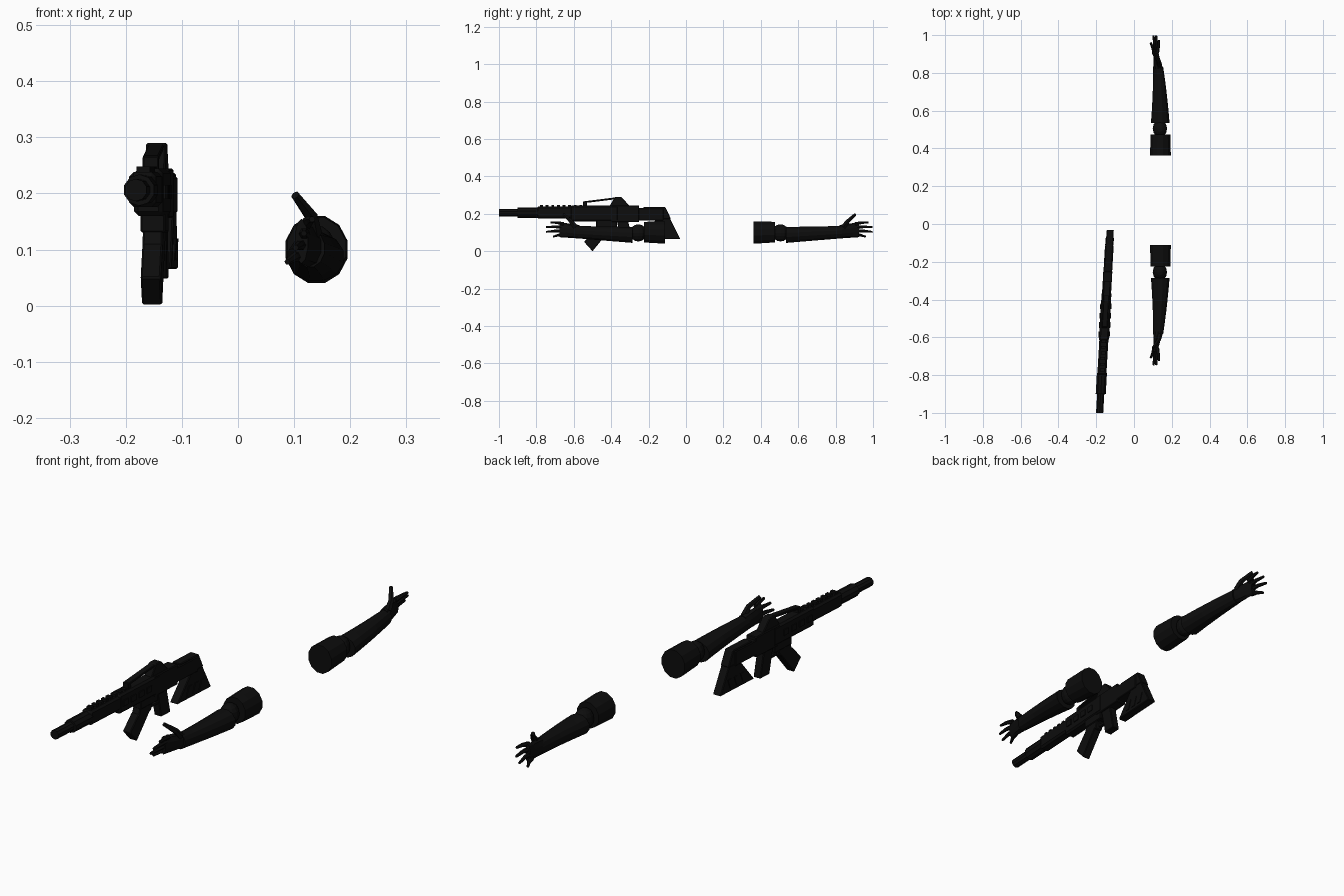
import bpy, bmesh, math
from mathutils import Vector, Matrix

default_cube = bpy.data.objects.get("Cube")
if default_cube:
    bpy.data.objects.remove(default_cube, do_unlink=True)

black = bpy.data.materials.new("matte_black")
black.use_nodes = True
black.diffuse_color = (0.004, 0.004, 0.004, 1)
shader = black.node_tree.nodes["Principled BSDF"]
shader.inputs["Base Color"].default_value = black.diffuse_color


def finish(name, bm, bevel=0):
    bmesh.ops.recalc_face_normals(bm, faces=bm.faces)
    mesh = bpy.data.meshes.new(name)
    bm.to_mesh(mesh)
    bm.free()
    mesh.materials.append(black)
    part = bpy.data.objects.new(name, mesh)
    bpy.context.collection.objects.link(part)
    if bevel:
        modifier = part.modifiers.new("bevel", "BEVEL")
        modifier.width = bevel
        modifier.segments = 1


def skin(name, outlines, bevel=0):
    """Join matching outlines into one closed surface."""
    bm = bmesh.new()
    rings = [[bm.verts.new(point) for point in outline] for outline in outlines]
    count = len(rings[0])
    for near, far in zip(rings, rings[1:]):
        for i in range(count):
            j = (i + 1) % count
            bm.faces.new((near[i], near[j], far[j], far[i]))
    bm.faces.new(rings[0])
    bm.faces.new(rings[-1])
    finish(name, bm, bevel)


def ellipse(centre, across, upward, sides):
    angles = [math.tau * (i + 0.5) / sides for i in range(sides)]
    return [centre + across * math.cos(a) + upward * math.sin(a) for a in angles]


def mix(start, end, t):
    return start + (end - start) * t


# Rifle helpers: everything follows a slightly turned centre line
def on_rifle(x, y, z):
    return Vector((x + 0.058 * y - 0.124, y, z))


def plate(name, profile, half, bevel=0.003, shift=0):
    outlines = [[on_rifle(shift + side * half, y, z) for y, z in profile]
                for side in (-1, 1)]
    skin(name, outlines, bevel)


def block(name, start, end, bottom, top, half, slant=0, rise=0, bevel=0.003, shift=0):
    profile = [(start, bottom), (end, bottom + rise),
               (end + slant, top + rise), (start + slant, top)]
    plate(name, profile, half, bevel, shift)


def tube(name, start, end, radius):
    across, upward = Vector((radius, 0, 0)), Vector((0, 0, radius))
    skin(name, [ellipse(on_rifle(0, y, 0.206), across, upward, 10) for y in (start, end)])


# Barrel and receiver
tube("muzzle", -1, -0.89, 0.02)
tube("barrel_sleeve", -0.9, -0.79, 0.028)
block("barrel_shroud", -0.8, -0.6, 0.176, 0.238, half=0.024, bevel=0.008)
block("handguard", -0.62, -0.36, 0.16, 0.244, half=0.026, bevel=0.008)
block("receiver", -0.4, -0.25, 0.156, 0.244, half=0.024)
block("rear_receiver", -0.26, -0.12, 0.165, 0.23, half=0.023)
block("upper_butt", -0.2, -0.08, 0.172, 0.236, half=0.02, slant=-0.03)
for i in range(8):
    start = mix(-0.78, -0.57, i / 7)
    block("rail_tooth", start, start + 0.015, 0.23, 0.248, half=0.012, bevel=0)
for side in (-1, 1):
    for i in range(4):
        start = mix(-0.6, -0.45, i / 3)
        block("side_panel", start, start + 0.03, 0.19, 0.215,
              half=0.004, bevel=0, shift=side * 0.026)

# Raised sight bridge
block("sight_bar", -0.545, -0.36, 0.257, 0.267, half=0.014, rise=0.023, bevel=0.002)
block("sight_front_post", -0.55, -0.53, 0.23, 0.266, half=0.014, bevel=0.002)
plate("sight_rear_block", [(-0.41, 0.24), (-0.3, 0.24), (-0.345, 0.29), (-0.38, 0.29)],
      half=0.018)

# Magazine, grip and stock
block("magazine_well", -0.48, -0.37, 0.13, 0.17, half=0.022)
block("upper_magazine", -0.49, -0.41, 0.1, 0.17, half=0.018, slant=0.025)
plate("lower_magazine", [(-0.49, 0.11), (-0.545, 0.05), (-0.5, 0), (-0.41, 0.11)],
      half=0.018)
block("grip", -0.345, -0.285, 0.048, 0.165, half=0.017, slant=-0.025)
block("trigger_guard", -0.4, -0.33, 0.105, 0.115, half=0.007, bevel=0)
block("trigger_guard_front", -0.4, -0.39, 0.105, 0.16, half=0.007, bevel=0)
plate("lower_stock", [(-0.155, 0.175), (-0.085, 0.175), (-0.03, 0.065), (-0.245, 0.065)],
      half=0.019)
for i in range(3):
    start = mix(-0.19, -0.11, i / 2)
    block("stock_rib", start, start + 0.02, 0.08, 0.12, half=0.022, slant=0.015, bevel=0)


# Arm helpers: "flip" mirrors an arm to point forward
def loft(name, start, end, flip, sides=12, steps=5, ease=1):
    """Blend two sections, each a centre with a half width and half height."""
    outlines = []
    for i in range(steps + 1):
        t = i / steps
        centre = mix(Vector(start[0]), Vector(end[0]), t)
        centre.x = mix(start[0][0], end[0][0], t ** ease)
        width, height = (mix(a, b, t) for a, b in zip(start[1], end[1]))
        ring = ellipse(centre, Vector((width, 0, 0)), Vector((0, 0, height)), sides)
        outlines.append([flip @ point for point in ring])
    skin(name, outlines)


def digit(name, path, radius, flip):
    """Tapered finger along a short path."""
    path = [Vector(point) for point in path]
    outlines = []
    for i, point in enumerate(path):
        along = path[min(i + 1, len(path) - 1)] - path[max(i - 1, 0)]
        across = along.cross(Vector((1, 0, 0))).normalized()
        upward = along.cross(across).normalized()
        size = mix(radius, radius / 2, i / (len(path) - 1))
        ring = ellipse(point, across * size, upward * size, 6)
        outlines.append([flip @ spot for spot in ring])
    skin(name, outlines)


def arm(side, flip):
    # Cuff with a raised rim, and a ball elbow
    loft(side + "_cuff", ((0.14, 0.362, 0.1), (0.057, 0.062)),
         ((0.14, 0.475, 0.102), (0.054, 0.057)), flip)
    bm = bmesh.new()
    place = Matrix.Translation((0.137, 0.505, 0.098)) @ Matrix.Diagonal((0.038, 0.046, 0.046, 1))
    bmesh.ops.create_uvsphere(bm, u_segments=12, v_segments=8, radius=1, matrix=flip @ place)
    finish(side + "_elbow", bm)

    # Forearm narrows into a flat upright palm
    wrist = ((0.128, 0.835, 0.102), (0.027, 0.034))
    loft(side + "_forearm", ((0.139, 0.535, 0.087), (0.051, 0.044)), wrist, flip, ease=2)
    loft(side + "_palm", ((0.128, 0.82, 0.104), (0.025, 0.036)),
         ((0.113, 0.925, 0.115), (0.012, 0.04)), flip, sides=10, steps=3)

    # Fingers fan out from the palm, longest in the middle
    for i, finger in enumerate(("index", "middle", "ring", "little")):
        t = i / 3
        reach = 0.07 + 0.026 * math.sin(math.pi * t)
        base = Vector((mix(0.122, 0.108, t), 0.905, mix(0.146, 0.088, t)))
        tip = base + Vector((mix(0.01, -0.02, t), reach, mix(0.008, -0.01, t)))
        if finger == "little":
            tip.y -= 0.015
        knuckle = mix(base, tip, 0.5) + Vector((0.002, 0, 0.003))
        digit(side + "_" + finger + "_finger", (base, knuckle, tip), 0.011, flip)
    digit(side + "_thumb", ((0.134, 0.84, 0.128), (0.13, 0.865, 0.16), (0.102, 0.905, 0.197)),
          0.016, flip)


# One arm points back, its mirror image points forward
arm("rear", Matrix.Identity(4))
arm("front", Matrix.Translation((0, 0.25, 0)) @ Matrix.Diagonal((1, -1, 1, 1)))
